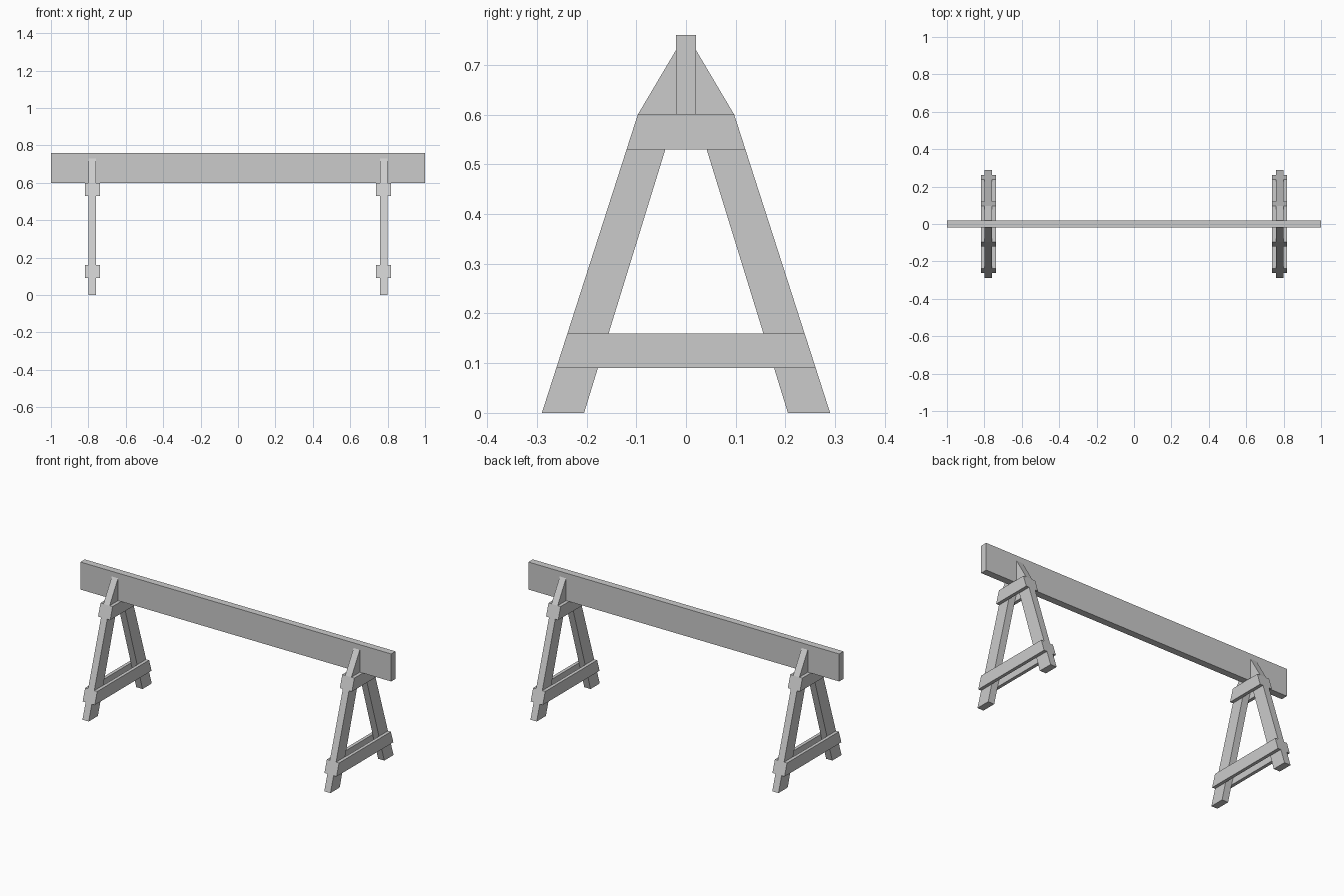
import bpy
import bmesh

cube = bpy.data.objects.get("Cube")
if cube:
    bpy.data.objects.remove(cube, do_unlink=True)

# One plain grey for the whole trestle
GREY = (0.6, 0.6, 0.6, 1.0)
grey = bpy.data.materials.new("plain_grey")
grey.use_nodes = True
grey.diffuse_color = GREY
shader = grey.node_tree.nodes["Principled BSDF"]
shader.inputs["Base Color"].default_value = GREY
shader.inputs["Roughness"].default_value = 0.8


def board(name, profile, x_min, x_max):
    """Extrude a (y, z) profile along x into a flat-faced board."""
    bm = bmesh.new()
    face = bm.faces.new([bm.verts.new((x_min, y, z)) for y, z in profile])
    swept = bmesh.ops.extrude_face_region(bm, geom=[face])
    new_verts = [v for v in swept["geom"] if isinstance(v, bmesh.types.BMVert)]
    bmesh.ops.translate(bm, verts=new_verts, vec=(x_max - x_min, 0, 0))
    bmesh.ops.recalc_face_normals(bm, faces=bm.faces)
    mesh = bpy.data.meshes.new(name)
    bm.to_mesh(mesh)
    bm.free()
    mesh.materials.append(grey)
    obj = bpy.data.objects.new(name, mesh)
    bpy.context.collection.objects.link(obj)
    return obj


BEAM_HALF = 0.02
BEAM_LOW, BEAM_TOP = 0.60, 0.76
FOOT_OUT, SHOULDER = 0.29, 0.097
TRESTLE_X, LEG_HALF, RAIL_HALF = 0.778, 0.02, 0.039


def outer_y(z):
    """Outer edge of the splayed leg at height z."""
    return FOOT_OUT + (SHOULDER - FOOT_OUT) * z / BEAM_LOW


def rail_profile(low, high):
    return [(-outer_y(low), low), (outer_y(low), low),
            (outer_y(high), high), (-outer_y(high), high)]


# Long beam
board("beam", [(-BEAM_HALF, BEAM_LOW), (BEAM_HALF, BEAM_LOW),
               (BEAM_HALF, BEAM_TOP), (-BEAM_HALF, BEAM_TOP)], -1, 1)

# Leg outline: splayed foot, tapered head gripping the beam
leg = [(0.205, 0), (FOOT_OUT, 0), (SHOULDER, BEAM_LOW),
       (BEAM_HALF, 0.73), (BEAM_HALF, BEAM_LOW)]

for side, centre in (("left", TRESTLE_X), ("right", -TRESTLE_X)):
    # Front and back legs
    for end, sign in (("front", -1), ("back", 1)):
        board(f"{side}_{end}_leg", [(sign * y, z) for y, z in leg],
              centre - LEG_HALF, centre + LEG_HALF)
    # Paired rails clamped on both faces of the legs
    for level, low, high in (("lower", 0.09, 0.16), ("upper", 0.53, 0.60)):
        for place, a, b in (("plus", LEG_HALF, RAIL_HALF),
                            ("minus", -RAIL_HALF, -LEG_HALF)):
            board(f"{side}_{level}_rail_{place}", rail_profile(low, high),
                  centre + a, centre + b)
